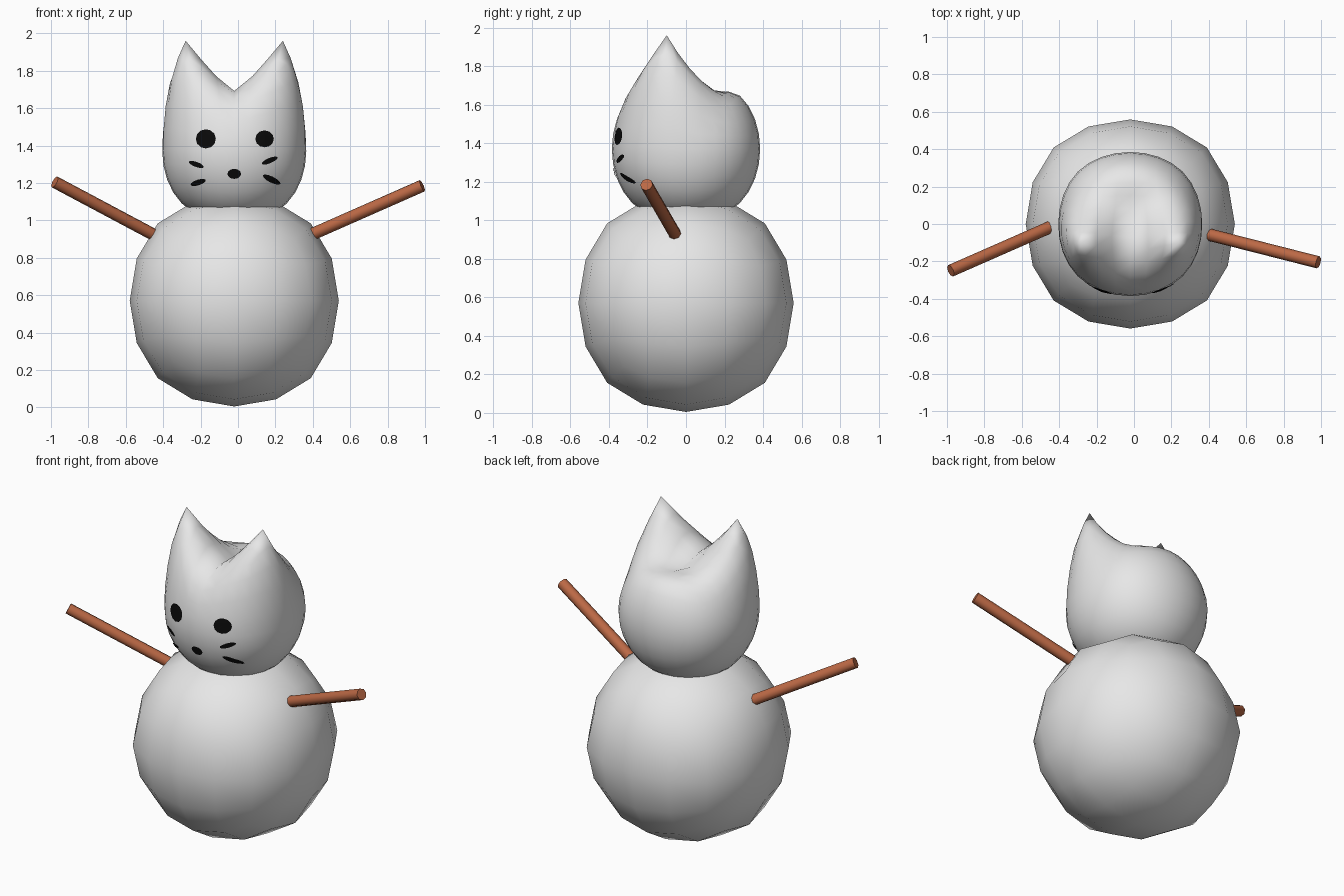
import bpy, bmesh, math
from mathutils import Vector
from mathutils.bvhtree import BVHTree

if "Cube" in bpy.data.objects:
    bpy.data.objects.remove(bpy.data.objects["Cube"], do_unlink=True)

CX = -0.02  # the figure's own middle line


def material(name, rgb):
    m = bpy.data.materials.new(name)
    m.use_nodes = True
    m.diffuse_color = (*rgb, 1)
    m.node_tree.nodes["Principled BSDF"].inputs["Base Color"].default_value = (*rgb, 1)
    return m


snow = material("snow white", (0.8, 0.8, 0.8))
wood = material("twig brown", (0.50, 0.14, 0.06))
coal = material("coal black", (0.003, 0.003, 0.003))


def smooth(obj, degrees):
    bpy.ops.object.select_all(action="DESELECT")
    obj.select_set(True)
    bpy.context.view_layer.objects.active = obj
    bpy.ops.object.shade_smooth_by_angle(angle=math.radians(degrees))


def ball(name, center, radii, levels):
    """Cube rounded by subdivision, with the given half sizes."""
    bpy.ops.mesh.primitive_cube_add(size=2)
    obj = bpy.context.object
    obj.name = name
    mod = obj.modifiers.new("round", "SUBSURF")
    mod.levels = mod.render_levels = levels
    mod.use_limit_surface = False
    bpy.ops.object.modifier_apply(modifier=mod.name)
    reach = max(v.co.x for v in obj.data.vertices)
    for v in obj.data.vertices:
        v.co = Vector(c * r / reach for c, r in zip(v.co, radii))
    obj.location = center
    obj.data.materials.append(snow)
    return obj


# Body
body = ball("body", (CX, 0, 0.57), (0.559, 0.559, 0.565), 2)
smooth(body, 80)

# Head: dent the crown, then pull one ear out of each side
head = ball("head", (CX, 0, 1.37), (0.385, 0.385, 0.385), 3)
verts = head.data.vertices
for v in verts:
    if v.co.z > 0:
        d = (v.co - Vector((0, -0.05, 0.385))).length / 0.38
        v.co.z -= 0.13 * max(0, 1 - d * d) ** 2
for side in (-1, 1):
    aim = Vector((side * 0.21, -0.14, 0.26))
    source = min(verts, key=lambda v: (v.co - aim).length).co.copy()
    pull = Vector((side * 0.26, -0.10, 0.59)) - source
    for v in verts:
        if v.co.x * side > 0.001 or (side > 0 and abs(v.co.x) <= 0.001):
            f = max(0, 1 - (v.co - source).length / 0.33) ** 1.5
            move = pull * f
            if abs(v.co.x) <= 0.001:
                move.x = 0
            v.co += move
smooth(head, 120)

# Face: thin plates laid on the head
bm = bmesh.new()
bm.from_mesh(head.data)
surface = BVHTree.FromBMesh(bm)
bm.free()


def face_plate(name, x, z, half_w, half_h, tilt=0, sides=12):
    """Oval plate that follows the front of the head."""
    def on_head(px, pz):
        hit = surface.ray_cast(Vector((px - CX, -2, pz - 1.37)), Vector((0, 1, 0)))
        return hit[0] + hit[1] * 0.006 + head.location
    t = math.radians(tilt)
    bm = bmesh.new()
    rings = []
    for scale in (0.5, 1):
        ring = []
        for i in range(sides):
            a = math.tau * i / sides
            u, w = scale * half_w * math.cos(a), scale * half_h * math.sin(a)
            ring.append(bm.verts.new(on_head(x + u * math.cos(t) - w * math.sin(t),
                                             z + u * math.sin(t) + w * math.cos(t))))
        rings.append(ring)
    mid = bm.verts.new(on_head(x, z))
    inner, outer = rings
    for i in range(sides):
        j = (i + 1) % sides
        bm.faces.new((mid, inner[i], inner[j]))
        bm.faces.new((inner[i], outer[i], outer[j], inner[j]))
    mesh = bpy.data.meshes.new(name)
    bm.to_mesh(mesh)
    bm.free()
    mesh.materials.append(coal)
    obj = bpy.data.objects.new(name, mesh)
    bpy.context.collection.objects.link(obj)


face_plate("right_eye", -0.17, 1.435, 0.053, 0.051)
face_plate("left_eye", 0.14, 1.435, 0.049, 0.045)
face_plate("nose", -0.02, 1.25, 0.036, 0.027)
face_plate("right_upper_whisker", -0.22, 1.30, 0.042, 0.013, -20)
face_plate("right_lower_whisker", -0.21, 1.205, 0.042, 0.015, 18)
face_plate("left_upper_whisker", 0.167, 1.32, 0.045, 0.014, 23)
face_plate("left_lower_whisker", 0.177, 1.22, 0.052, 0.016, -26)


# Arms
def stick(name, root, tip, radius=0.033):
    root, tip = Vector(root), Vector(tip)
    axis = tip - root
    bpy.ops.mesh.primitive_cylinder_add(vertices=8, radius=radius, depth=axis.length,
                                        location=(root + tip) / 2,
                                        rotation=axis.to_track_quat("Z", "Y").to_euler())
    obj = bpy.context.object
    obj.name = name
    obj.data.materials.append(wood)
    smooth(obj, 60)


stick("right_arm", (-0.445, -0.015, 0.92), (-0.98, -0.25, 1.205))
stick("left_arm", (0.395, -0.055, 0.925), (0.985, -0.205, 1.185))
